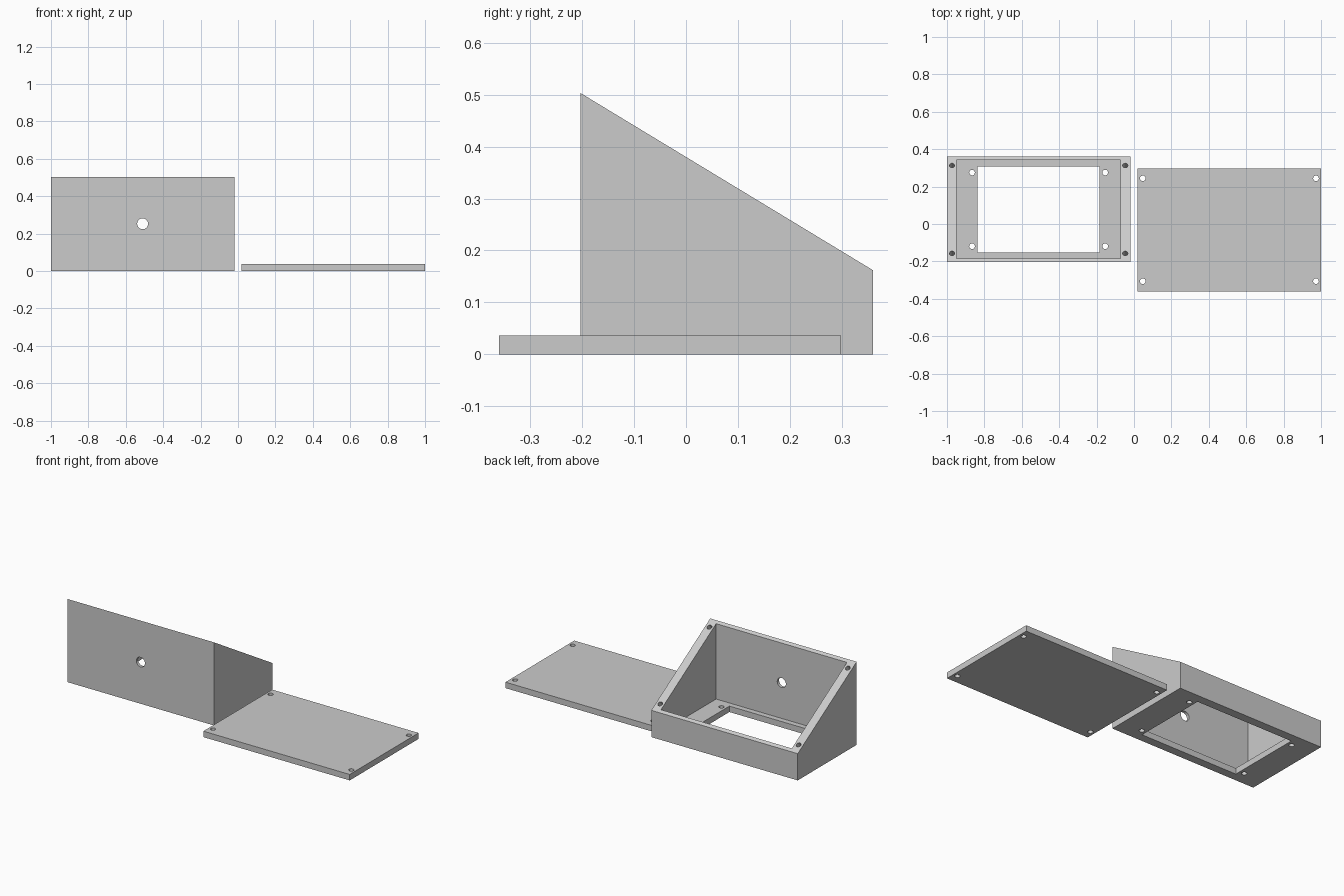
import bpy, bmesh, math
from mathutils import Matrix, Vector

cube = bpy.data.objects.get("Cube")
if cube:
    bpy.data.objects.remove(cube, do_unlink=True)

grey = bpy.data.materials.new("plain grey")
grey.use_nodes = True
grey.diffuse_color = (0.6, 0.6, 0.6, 1)
grey.node_tree.nodes["Principled BSDF"].inputs["Base Color"].default_value = (0.6, 0.6, 0.6, 1)


def make(name, bm):
    bmesh.ops.recalc_face_normals(bm, faces=bm.faces)
    mesh = bpy.data.meshes.new(name)
    bm.to_mesh(mesh)
    bm.free()
    mesh.materials.append(grey)
    ob = bpy.data.objects.new(name, mesh)
    bpy.context.collection.objects.link(ob)
    return ob


def prism(name, x0, x1, profile):
    """Side profile of (y, z) points extruded from x0 to x1."""
    bm = bmesh.new()
    face = bm.faces.new([bm.verts.new((x0, y, z)) for y, z in profile])
    out = bmesh.ops.extrude_face_region(bm, geom=[face])
    moved = [v for v in out["geom"] if isinstance(v, bmesh.types.BMVert)]
    bmesh.ops.translate(bm, verts=moved, vec=(x1 - x0, 0, 0))
    return make(name, bm)


def box(name, x0, x1, y0, y1, z0, z1):
    return prism(name, x0, x1, [(y0, z0), (y1, z0), (y1, z1), (y0, z1)])


def drill(centre, axis, radius, length):
    """Cylindrical cutter centred on a point."""
    bm = bmesh.new()
    turn = Vector(axis).to_track_quat('Z', 'Y').to_matrix().to_4x4()
    bmesh.ops.create_cone(bm, cap_ends=True, segments=32, radius1=radius, radius2=radius,
                          depth=length, matrix=Matrix.Translation(centre) @ turn)
    return make("drill", bm)


def cut(ob, cutter):
    bpy.context.view_layer.objects.active = ob
    mod = ob.modifiers.new("cut", 'BOOLEAN')
    mod.operation = 'DIFFERENCE'
    mod.solver = 'EXACT'
    mod.object = cutter
    bpy.ops.object.modifier_apply(modifier=mod.name)
    bpy.data.objects.remove(cutter, do_unlink=True)


def corners(cx, cy, dx, dy):
    return [(cx + sx * dx, cy + sy * dy) for sx in (-1, 1) for sy in (-1, 1)]


CX, CY = -0.51, 0.078            # housing centre
FRONT, BACK = -0.203, 0.36
TALL, LOW = 0.503, 0.162
THICK = 0.036
slope = (LOW - TALL) / (BACK - FRONT)
normal = Vector((0, -slope, 1)).normalized()

# Sloped housing, hollowed out, with a window in its floor
housing = prism("sloped_housing", -1, -0.02,
                [(FRONT, 0), (BACK, 0), (BACK, LOW), (FRONT, TALL)])
cut(housing, box("cavity", CX - 0.438, CX + 0.438, FRONT + 0.018, BACK - 0.018, THICK, 1))
cut(housing, box("floor_window", CX - 0.326, CX + 0.326, CY - 0.23, CY + 0.23, -0.1, 0.1))

# Cable hole in the front wall
cut(housing, drill((CX, FRONT, 0.252), (0, 1, 0), 0.029, 0.1))

# Floor mounting holes
for x, y in corners(CX, CY, 0.356, 0.197):
    cut(housing, drill((x, y, 0), (0, 0, 1), 0.015, 0.2))

# Blind screw holes square to the sloped rim
for x, y in corners(CX, CY, 0.463, 0.235):
    cut(housing, drill((x, y, TALL + slope * (y - FRONT)), normal, 0.014, 0.11))

# Flat lid lying beside the housing
lid = box("lid", 0.02, 1, -0.36, 0.298, 0, THICK)
for x, y in corners(0.51, -0.031, 0.463, 0.275):
    cut(lid, drill((x, y, 0), (0, 0, 1), 0.015, 0.2))

# Round holes shade smoothly, edges stay sharp
for ob in (housing, lid):
    bpy.ops.object.select_all(action='DESELECT')
    ob.select_set(True)
    bpy.context.view_layer.objects.active = ob
    bpy.ops.object.shade_smooth_by_angle(angle=math.radians(30))
